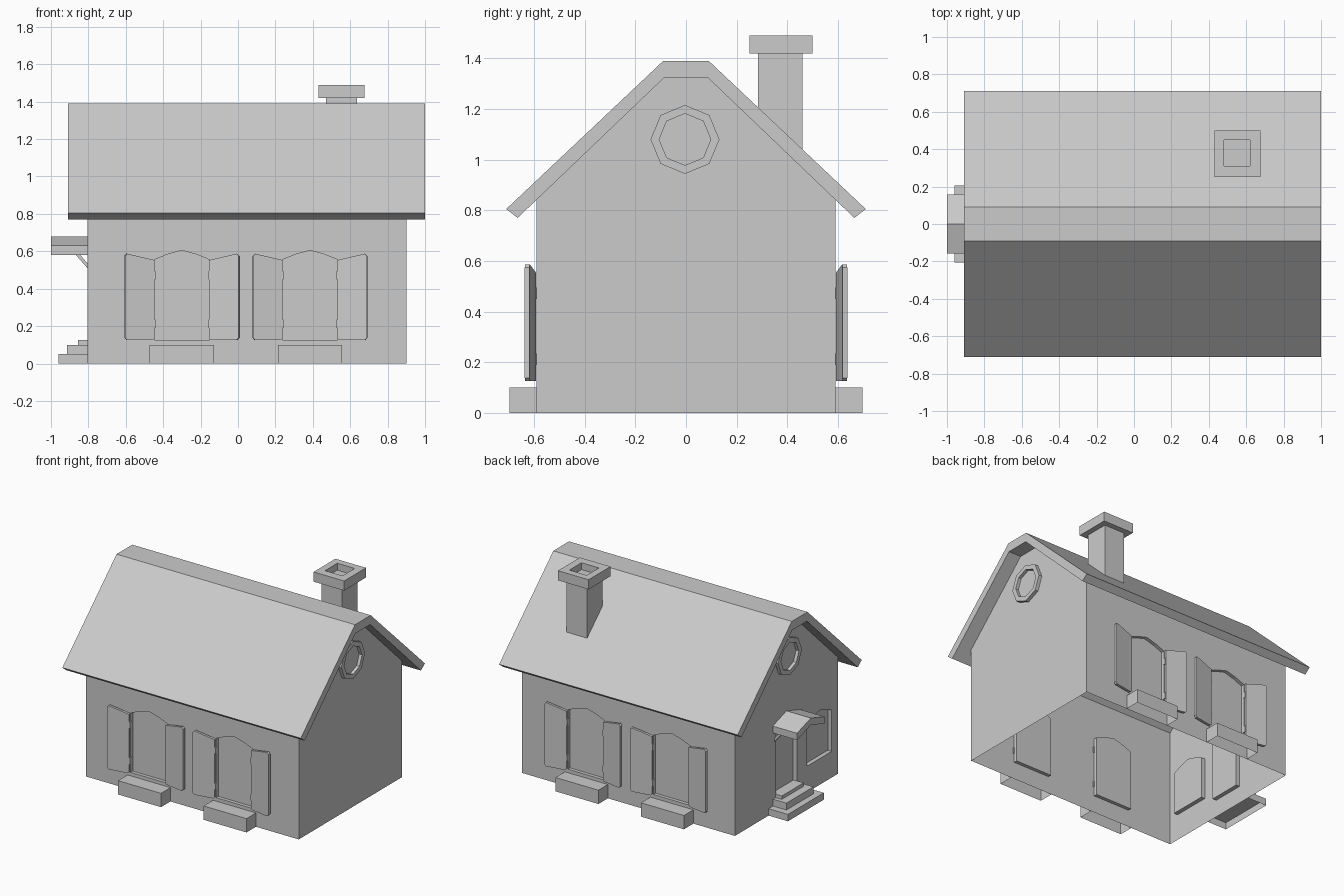
import bpy, bmesh, math
from mathutils import Vector

if "Cube" in bpy.data.objects:
    bpy.data.objects.remove(bpy.data.objects["Cube"])


def prism(name, pts, vec, open_bottom=False):
    """Extrude a planar polygon of 3D points along vec."""
    bm = bmesh.new()
    face = bm.faces.new([bm.verts.new(p) for p in pts])
    new = bmesh.ops.extrude_face_region(bm, geom=[face], use_keep_orig=True)["geom"]
    bmesh.ops.translate(bm, vec=Vector(vec), verts=[g for g in new if isinstance(g, bmesh.types.BMVert)])
    bmesh.ops.recalc_face_normals(bm, faces=bm.faces)
    if open_bottom:
        low = [f for f in bm.faces if all(v.co.z < 0.001 for v in f.verts)]
        bmesh.ops.delete(bm, geom=low, context="FACES")
    me = bpy.data.meshes.new(name)
    bm.to_mesh(me)
    bm.free()
    ob = bpy.data.objects.new(name, me)
    bpy.context.collection.objects.link(ob)
    return ob


def box(name, x0, x1, y0, y1, z0, z1, open_bottom=False):
    pts = [(x0, y0, z0), (x1, y0, z0), (x1, y1, z0), (x0, y1, z0)]
    return prism(name, pts, (0, 0, z1 - z0), open_bottom)


def cut(target, cutter):
    mod = target.modifiers.new("cut", "BOOLEAN")
    mod.operation, mod.solver, mod.object = "DIFFERENCE", "EXACT", cutter
    bpy.context.view_layer.objects.active = target
    bpy.ops.object.modifier_apply(modifier=mod.name)
    bpy.data.objects.remove(cutter)


def arch(half, z0, z1, peak):
    """Opening outline with a shallow pointed top, as (across, z)."""
    return [(-half, z0), (half, z0), (half, z1), (half * 0.55, z1 + (peak - z1) * 0.55),
            (0, peak), (-half * 0.55, z1 + (peak - z1) * 0.55), (-half, z1)]


XL, XR, YW = -0.805, 0.90, 0.59
WINDOWS = (-0.30, 0.385)

# House walls with a gable on each end
gable = [(-YW, 0), (YW, 0), (YW, 0.842), (0.085, 1.325), (-0.085, 1.325), (-YW, 0.842)]
walls = prism("walls", [(XL, y, z) for y, z in gable], (XR - XL, 0, 0))

# Recessed long-side windows, side window and door
for s in (-1, 1):
    for cx in WINDOWS:
        outline = arch(0.147, 0.125, 0.555, 0.605)
        cut(walls, prism("cutter", [(cx + u, s * (YW + 0.05), z) for u, z in outline], (0, -s * 0.075, 0)))
cut(walls, prism("cutter", [(XL - 0.05, -0.375 + u, z) for u, z in arch(0.14, 0.19, 0.49, 0.54)], (0.08, 0, 0)))
cut(walls, box("cutter", XL - 0.05, XL + 0.03, -0.12, 0.12, 0.125, 0.56))

# Walls are an open shell: no floor, and the roof closes the top
bm = bmesh.new()
bm.from_mesh(walls.data)
gone = [f for f in bm.faces if all(v.co.z < 0.001 for v in f.verts) or all(v.co.z > 0.8 for v in f.verts)
        and f.normal.z > 0.3]
bmesh.ops.delete(bm, geom=gone, context="FACES")
bm.to_mesh(walls.data)
bm.free()

# Main roof
roof = [(-0.71, 0.805), (-0.09, 1.39), (0.09, 1.39), (0.71, 0.805),
        (0.665, 0.77), (0.085, 1.325), (-0.085, 1.325), (-0.665, 0.77)]
prism("roof", [(-0.91, y, z) for y, z in roof], (1.91, 0, 0))

# Chimney shaft following the roof slope, with a hollow cap
shaft = [(0.285, 1.18), (0.285, 1.43), (0.46, 1.43), (0.46, 1.01)]
prism("chimney_shaft", [(0.47, y, z) for y, z in shaft], (0.165, 0, 0))
cap = box("chimney_cap", 0.43, 0.675, 0.25, 0.50, 1.42, 1.49)
cut(cap, box("cutter", 0.48, 0.62, 0.31, 0.45, 1.44, 1.55))

# Octagonal gable rings
for side, x, d in (("right", XR, 0.025), ("left", XL, -0.025)):
    def octagon(r, px):
        return [(px, -0.004 + r * math.cos(i * math.pi / 4), 1.08 + r * math.sin(i * math.pi / 4)) for i in range(8)]
    ring = prism("gable_ring_" + side, octagon(0.136, x), (d, 0, 0))
    cut(ring, prism("cutter", octagon(0.102, x + d * 0.1), (d * 2, 0, 0)))

# Shutters, hinges and planters on both long sides
shutter = [(0, 0.135), (0.01, 0.125), (0.145, 0.125), (0.158, 0.138),
           (0.158, 0.575), (0.146, 0.587), (0, 0.553)]
for s, side in ((-1, "front"), (1, "back")):
    for cx in WINDOWS:
        for m in (-1, 1):
            hx = cx + m * 0.149
            prism(f"{side}_shutter", [(hx + m * u, s * (YW + 0.002 + u * 0.17), z) for u, z in shutter],
                  (-m * 0.003, s * 0.018, 0))
            for z in (0.19, 0.45):
                box(f"{side}_hinge", hx - 0.007, hx + 0.007, s * 0.585, s * 0.607, z, z + 0.045)
        box(f"{side}_planter", cx - 0.172, cx + 0.172, s * YW, s * 0.698, 0, 0.10, True)

# Entrance steps
for x, half, z0, z1 in ((-0.96, 0.205, 0, 0.05), (-0.913, 0.155, 0.05, 0.10), (-0.855, 0.125, 0.10, 0.125)):
    box("entrance_step", x, XL, -half, half, z0, z1, True)

# Entrance canopy with two diagonal brackets
canopy = [(-0.157, 0.63), (0, 0.68), (0.157, 0.63), (0.157, 0.58), (0, 0.63), (-0.157, 0.58)]
prism("canopy", [(-1.0, y, z) for y, z in canopy], (1.0 + XL, 0, 0))
bracket = [(-0.88, 0.595), (-0.855, 0.595), (XL, 0.535), (XL, 0.51)]
for y in (-0.14, 0.12):
    prism("canopy_bracket", [(x, y, z) for x, z in bracket], (0, 0.02, 0))
